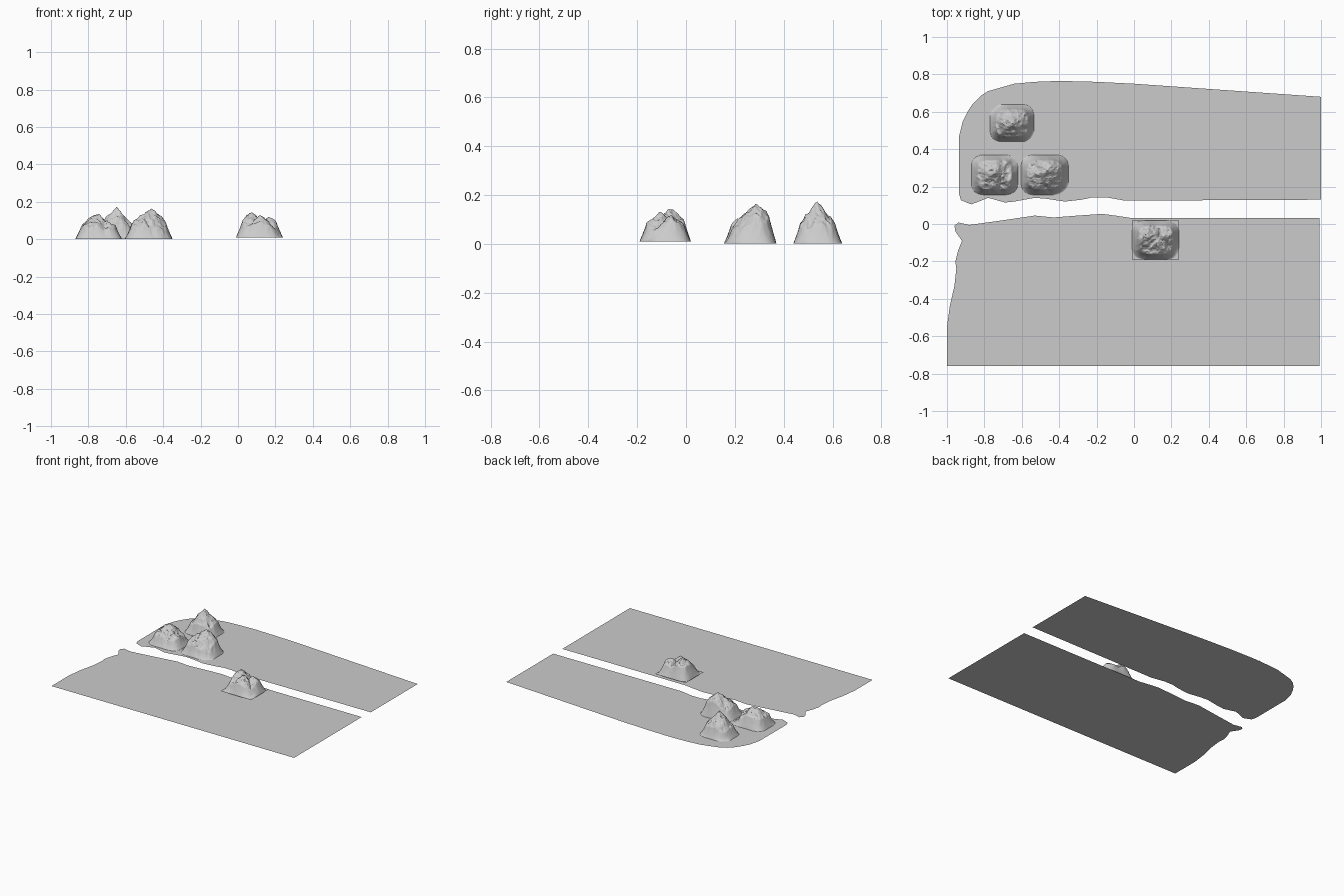
import bpy, bmesh
from math import hypot
from mathutils import Vector, noise

if "Cube" in bpy.data.objects:
    bpy.data.objects.remove(bpy.data.objects["Cube"])


def finish(name, bm, smooth):
    mesh = bpy.data.meshes.new(name)
    bm.to_mesh(mesh)
    bm.free()
    for p in mesh.polygons:
        p.use_smooth = smooth
    obj = bpy.data.objects.new(name, mesh)
    bpy.context.collection.objects.link(obj)
    return obj


def plate(name, outline, z=0.0):
    bm = bmesh.new()
    face = bm.faces.new([bm.verts.new((x, y, z)) for x, y in outline])
    face.normal_update()
    if face.normal.z < 0:
        face.normal_flip()
    bmesh.ops.triangulate(bm, faces=[face])
    return finish(name, bm, False)


def smoothstep(t):
    t = max(0.0, min(1.0, t))
    return t * t * (3 - 2 * t)


def mountain(name, x0, x1, y0, y1, base, peaks, seed, keep_flat=False, n=100):
    """Height field: rounded-square skirt, a few summits, ridged noise."""
    cx, cy, hx, hy = (x0 + x1) / 2, (y0 + y1) / 2, (x1 - x0) / 2, (y1 - y0) / 2
    bm = bmesh.new()
    bmesh.ops.create_grid(bm, x_segments=n, y_segments=n, size=1)
    off = Vector((seed * 7.3, seed * 3.1, seed * 1.7))
    for v in bm.verts:
        u, w = v.co.x, v.co.y
        x, y = cx + u * hx, cy + w * hy
        edge = max(0.0, 1 - (u ** 4 + w ** 4) ** 0.25)
        skirt = smoothstep(edge / 0.5)
        body = 0.065 * skirt
        for px, py, h, r in peaks:
            d = hypot(x - px, y - py)
            body = max(body, h * max(0.0, 1 - d / r) ** 0.85)
        rough = noise.fractal(Vector((x, y, 0)) * 22 + off, 0.9, 2.1, 5)
        ridge = abs(noise.noise(Vector((x, y, 0)) * 28 + off))
        z = body * min(1, edge / 0.28) ** 0.8 + (0.013 * rough - 0.018 * ridge) * skirt
        v.co = (x, y, base + max(0.0, z))
    # Drop the flat corners that would lie in the land plate
    if not keep_flat:
        flat = [f for f in bm.faces if max(v.co.z for v in f.verts) < base + 0.0004]
        bmesh.ops.delete(bm, geom=flat, context='FACES')
    return finish(name, bm, True)


# Land on both sides of the river gap
plate("back_land", [
    (1, .13), (1, .68), (.5, .715), (0, .75), (-.2, .76), (-.4, .765), (-.53, .76),
    (-.64, .75), (-.78, .71), (-.82, .685), (-.86, .645), (-.89, .6), (-.915, .55),
    (-.935, .47), (-.935, .16), (-.925, .127), (-.87, .105), (-.83, .12), (-.78, .14),
    (-.69, .115), (-.64, .12), (-.53, .14), (-.47, .135), (-.37, .12), (-.28, .13),
    (-.22, .143), (-.15, .143), (-.05, .125)])
plate("front_land", [
    (-1, -.76), (.993, -.76), (.993, .033), (-.02, .033), (-.1, .045), (-.17, .054),
    (-.3, .045), (-.43, .035), (-.53, .045), (-.7, .02), (-.88, -.005), (-.94, .008),
    (-.96, -.01), (-.955, -.04), (-.92, -.09), (-.94, -.14), (-.955, -.2), (-.95, -.24),
    (-.96, -.33), (-.985, -.44), (-1, -.55)])

# Mountains
mountain("left_mountain", -.87, -.62, .155, .37, .001,
         [(-.76, .275, .14, .15), (-.70, .25, .105, .12), (-.79, .22, .10, .1)], 1)
mountain("middle_mountain", -.605, -.35, .155, .37, .001,
         [(-.465, .285, .172, .14), (-.51, .26, .135, .13), (-.42, .29, .125, .11),
          (-.50, .21, .10, .09)], 2)
mountain("back_mountain", -.77, -.535, .44, .64, .001,
         [(-.65, .537, .18, .125), (-.62, .55, .145, .11), (-.69, .52, .115, .11)], 3)
mountain("front_mountain", -.01, .24, -.19, .02, .01,
         [(.075, -.065, .137, .14), (.12, -.11, .125, .12), (.165, -.06, .115, .12)],
         4, keep_flat=True)
